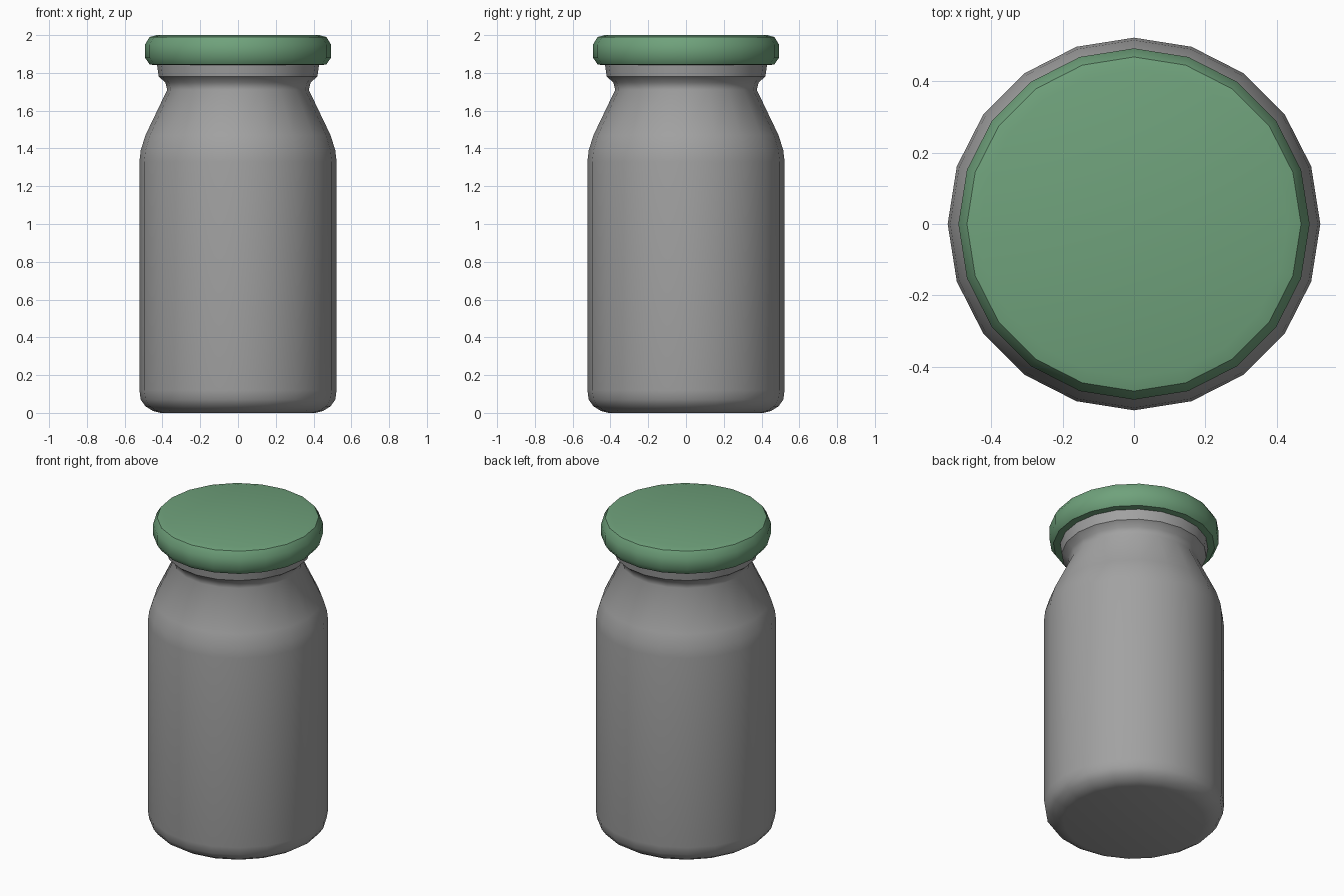
import bpy, bmesh
from math import radians, pi
from mathutils import Matrix, Vector

cube = bpy.data.objects.get("Cube")
if cube:
    bpy.data.objects.remove(cube, do_unlink=True)

SIDES = 20


def material(name, color):
    mat = bpy.data.materials.new(name)
    mat.use_nodes = True
    mat.diffuse_color = color
    mat.node_tree.nodes["Principled BSDF"].inputs["Base Color"].default_value = color
    return mat


def lathe(name, profile, mat, angle):
    """Spin a (radius, height) profile round z and cap both ends."""
    bm = bmesh.new()
    rings = []
    for radius, z in profile:
        ring = [bm.verts.new(Matrix.Rotation(2 * pi * i / SIDES, 3, 'Z') @ Vector((radius, 0, z)))
                for i in range(SIDES)]
        rings.append(ring)
    for low, high in zip(rings, rings[1:]):
        for i in range(SIDES):
            j = (i + 1) % SIDES
            bm.faces.new((low[i], low[j], high[j], high[i]))
    bm.faces.new(reversed(rings[0]))
    bm.faces.new(rings[-1])
    mesh = bpy.data.meshes.new(name)
    bm.to_mesh(mesh)
    bm.free()
    mesh.materials.append(mat)
    obj = bpy.data.objects.new(name, mesh)
    bpy.context.collection.objects.link(obj)
    bpy.ops.object.select_all(action='DESELECT')
    obj.select_set(True)
    bpy.context.view_layer.objects.active = obj
    bpy.ops.object.shade_smooth_by_angle(angle=radians(angle))
    return obj


grey = material("glass grey", (0.36, 0.36, 0.36, 1))
green = material("lid green", (0.16, 0.36, 0.2, 1))

# Bottle: rounded base, straight wall, shoulder, pinched neck and flared rim
lathe("jar_body", [
    (0.41, 0), (0.45, 0.01), (0.49, 0.035), (0.515, 0.07), (0.522, 0.12),
    (0.522, 1.33), (0.515, 1.39), (0.49, 1.47), (0.375, 1.71),
    (0.385, 1.75), (0.42, 1.78), (0.43, 1.85)], grey, 40)

# Lid: thick disc with bevelled edges
lathe("lid", [
    (0.45, 1.842), (0.468, 1.845), (0.492, 1.88), (0.492, 1.95),
    (0.468, 1.99), (0.43, 2.0)], green, 40)
